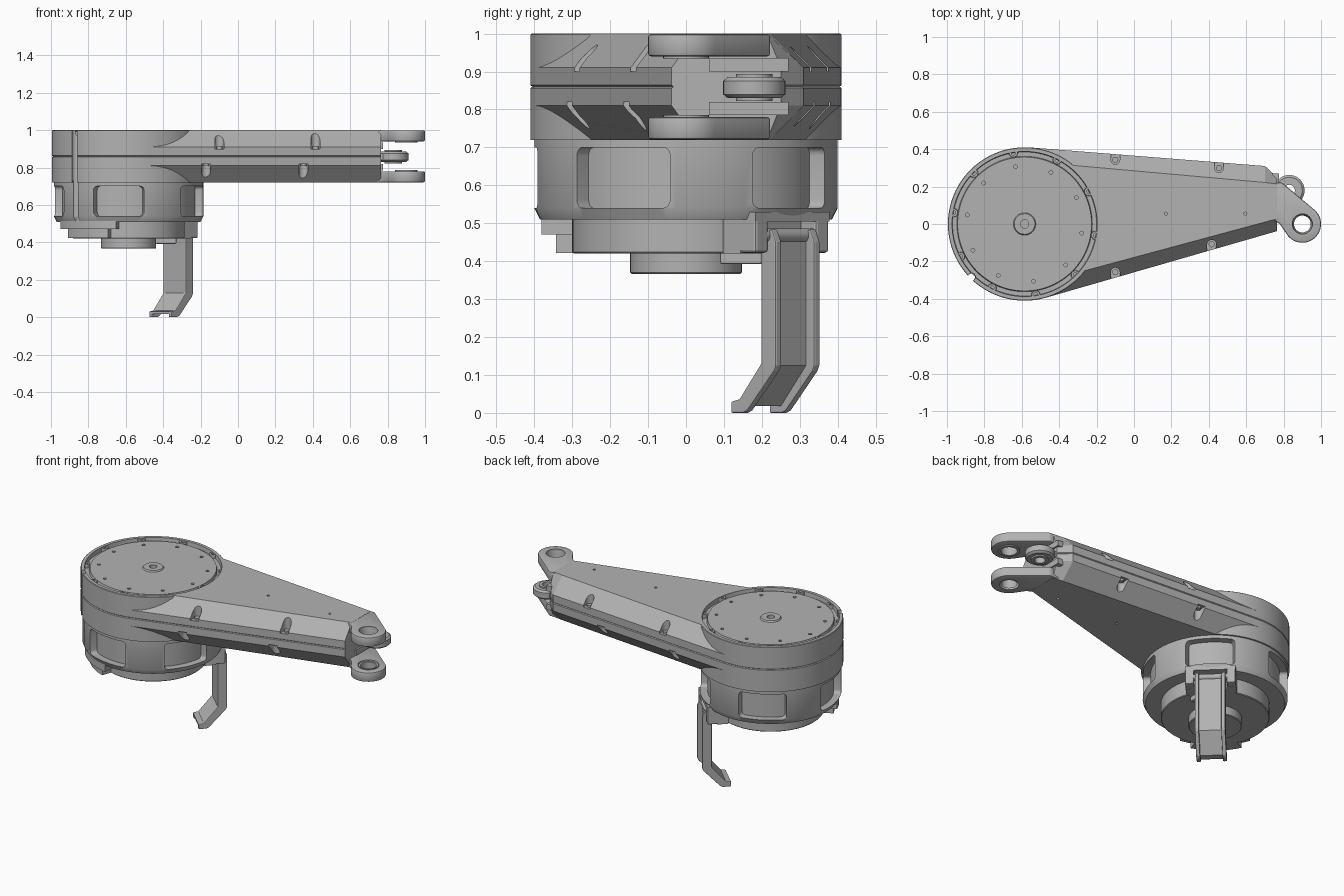
import bpy, bmesh
from math import sin, cos, radians, pi
from mathutils import Matrix, Vector

if "Cube" in bpy.data.objects:
    bpy.data.objects.remove(bpy.data.objects["Cube"])

grey = bpy.data.materials.new("plain_grey")
grey.use_nodes = True
COL = (0.45, 0.45, 0.45, 1)
grey.diffuse_color = COL
grey.node_tree.nodes["Principled BSDF"].inputs["Base Color"].default_value = COL

AXIS = Vector((-0.585, 0, 0))          # drum axis
HUB = Matrix.Translation(AXIS)
LEVER = HUB @ Matrix.Rotation(radians(46), 4, 'Z')   # local x points outward


def finish(name, bm, mat=Matrix()):
    bmesh.ops.remove_doubles(bm, verts=bm.verts, dist=1e-5)
    bmesh.ops.recalc_face_normals(bm, faces=bm.faces)
    bm.transform(mat)
    me = bpy.data.meshes.new(name)
    bm.to_mesh(me)
    bm.free()
    me.materials.append(grey)
    ob = bpy.data.objects.new(name, me)
    bpy.context.collection.objects.link(ob)
    return ob


def smooth(ob, angle=30):
    bpy.ops.object.select_all(action='DESELECT')
    ob.select_set(True)
    bpy.context.view_layer.objects.active = ob
    bpy.ops.object.shade_smooth_by_angle(angle=radians(angle))
    return ob


def loft(name, rings, mat=Matrix(), caps=True):
    """Skin a stack of equal-length rings of 3D points."""
    bm = bmesh.new()
    vs = [[bm.verts.new(p) for p in r] for r in rings]
    n = len(vs[0])
    for a, b in zip(vs, vs[1:]):
        for i in range(n):
            bm.faces.new((a[i], a[(i + 1) % n], b[(i + 1) % n], b[i]))
    if caps:
        bm.faces.new(vs[0])
        bm.faces.new(vs[-1])
    return finish(name, bm, mat)


def prism(name, pts, z0, z1, mat=Matrix()):
    return loft(name, [[(x, y, z) for x, y in pts] for z in (z0, z1)], mat)


def side_prism(name, pts, t0, t1, mat=LEVER):
    return loft(name, [[(r, t, z) for r, z in pts] for t in (t0, t1)], mat)


def lathe(name, prof, mat=HUB, n=96):
    """Spin a closed (radius, height) profile about z."""
    bm = bmesh.new()
    ring = [[bm.verts.new((r * cos(2 * pi * i / n), r * sin(2 * pi * i / n), z))
             for r, z in prof] for i in range(n)]
    m = len(prof)
    for i in range(n):
        a, b = ring[i], ring[(i + 1) % n]
        for j in range(m):
            k = (j + 1) % m
            if prof[j][0] + prof[k][0] > 0:
                bm.faces.new((a[j], b[j], b[k], a[k]))
    return finish(name, bm, mat)


def rod(name, x, y, r, z0, z1, n=24):
    return prism(name, arc(r, 0, 360 - 360 / n, n - 1, x, y), z0, z1)


def arc(r, a0, a1, n, x=0, y=0):
    step = (a1 - a0) / n
    return [(x + r * cos(radians(a0 + step * i)), y + r * sin(radians(a0 + step * i)))
            for i in range(n + 1)]


def sector(name, r0, r1, a0, a1, z0, z1):
    return prism(name, arc(r1, a0, a1, 14) + arc(r0, a1, a0, 14), z0, z1, HUB)


def box(name, x0, x1, y0, y1, z0, z1, mat=Matrix()):
    return prism(name, [(x0, y0), (x1, y0), (x1, y1), (x0, y1)], z0, z1, mat)


def apply(ob, mod):
    bpy.context.view_layer.objects.active = ob
    bpy.ops.object.modifier_apply(modifier=mod.name)


def cut(ob, cutters):
    for c in cutters:
        m = ob.modifiers.new("cut", 'BOOLEAN')
        m.operation, m.solver, m.object = 'DIFFERENCE', 'EXACT', c
        apply(ob, m)
        bpy.data.objects.remove(c)
    return ob


def bevel(ob, w, seg=2):
    m = ob.modifiers.new("bevel", 'BEVEL')
    m.width, m.segments, m.limit_method = w, seg, 'ANGLE'
    apply(ob, m)
    return ob


def polar(r, deg):
    return AXIS.x + r * cos(radians(deg)), r * sin(radians(deg))


BOLTS = [27 + 36 * i for i in range(10)]

# Upper drum with recessed cap, rim groove and seam
drum = lathe("drum", [(0, .975), (.022, .975), (.022, 1), (.055, 1), (.06, .992), (.358, .992),
                      (.362, .975), (.385, .975), (.388, 1), (.407, 1), (.41, .997), (.41, .864),
                      (.405, .86), (.41, .856), (.41, .72), (0, .72)])
cut(drum, [rod("cutter", *polar(.31, a), .01, .98, 1.1, 12) for a in BOLTS])
cut(drum, [rod("cutter", *polar(.4, 225), .02, .6, 1.1)])
smooth(drum)
for a in BOLTS:
    x, y = polar(.384, a)
    smooth(lathe("rim_screw", [(.011, .97), (.011, .996), (.022, .996), (.024, .993), (.024, .97)],
                 Matrix.Translation((x, y, 0)), 20))

# Arm body: chamfered shell with a seam halfway up
outer = [(-.552, .409), (.70, .31), (.765, .25), (.765, -.038), (-.471, -.394)]
inner = [(-.5, .329), (.70, .222), (.765, .214), (.765, .028), (-.45, -.3)]
groove = [(x, y - .005 * (1 if y > 0 else -1)) for x, y in outer]
levels = [(inner, .72), (outer, .81), (outer, .856), (groove, .86), (outer, .864),
          (outer, .91), (inner, 1)]
arm = loft("arm", [[(x, y, z) for x, y in o] for o, z in levels])
cuts = [rod("cutter", AXIS.x, 0, .404, .6, 1.1, 96)]


def edge_y(x, back):
    return .366 - .0791 * (x + .01) if back else -.394 + .288 * (x + .471)


for back in (True, False):
    s = 1 if back else -1
    for top in (True, False):
        for x in ((-.1, .455 if back else .415) if top else (-.17, .35)):
            y = edge_y(x, back) - s * .03
            slot = arc(.024, 180, 360, 10, x, y)
            slot = [(px, y + (py - y) * s) for px, py in slot]
            slot += [(x + .024, y + s * .1), (x - .024, y + s * .1)]
            cuts.append(prism("cutter", slot, *((.9, 1.1) if top else (.6, .82))))
            smooth(rod("arm_screw", x, y, .016, *((.89, .912) if top else (.808, .83)), 16))
for x in (.17, .595):
    cuts += [rod("cutter", x, .055, .008, a, a + .1, 12) for a in (.64, .98)]
smooth(cut(arm, cuts), 20)

# Fork lugs at the arm tip
lug = [(.68, .222), (.79, .222)] + arc(.1, 49, -140, 28, .9, 0)
lug += [(.80, -.03), (.78, .0), (.755, .016), (.72, .02), (.68, .01)]
for name, z0, z1 in (("upper_fork", .94, .999), ("lower_fork", .721, .78)):
    ob = bevel(prism(name, lug, z0, z1), .008)
    smooth(cut(ob, [rod("cutter", .9, 0, .054, .6, 1.1, 32)]))
    zb = .934 if z0 > .9 else .78
    smooth(lathe(name + "_boss", [(.045, z0 + .003), (.045, zb), (.06, zb), (.06, zb + .006),
                                  (.055, z1 - .003)], Matrix.Translation((.9, 0, 0)), 32))

# Side eye with its tongue and guide plates
lathe_eye = lathe("side_eye", [(.04, .83), (.07, .83), (.082, .84), (.082, .875), (.07, .885),
                               (.04, .885)], Matrix.Translation((.83, .18, 0)), 40)
smooth(lathe_eye)
smooth(lathe("side_eye_bush", [(.03, .822), (.048, .822), (.048, .893), (.03, .893)],
             Matrix.Translation((.83, .18, 0)), 32))
box("eye_tongue", .74, .79, .12, .24, .84, .875)
for z in (.785, .9):
    box("guide_plate", .74, .775, .06, .27, z, z + .035)

# Motor housing with five rounded pockets
motor = lathe("motor_housing", [(0, .73), (.4, .73), (.4, .54), (.385, .51), (0, .51)])
pockets = []
for i in range(5):
    a = -98 + 72 * i
    p = sector("cutter", .357, .45, a - 20, a + 20, .54, .70)
    bm = bmesh.new()
    bm.from_mesh(p.data)
    ends = [e for e in bm.edges if .09 < e.calc_length() < .097
            and abs(e.verts[0].co.z - e.verts[1].co.z) < .001]
    bmesh.ops.bevel(bm, geom=ends, offset=.022, segments=4, affect='EDGES', profile=.5)
    bm.to_mesh(p.data)
    bm.free()
    pockets.append(p)
pockets.append(rod("cutter", *polar(.4, 225), .018, .4, .8))
smooth(cut(motor, pockets))

# Lower stages of the motor
smooth(lathe("lower_stage", [(0, .52), (.3, .52), (.3, .424), (.296, .42), (0, .42)]))
smooth(lathe("output_flange", [(0, .43), (.147, .43), (.147, .37), (.143, .366), (.05, .366),
                               (.05, .385), (0, .385)]))
smooth(sector("cable_guard", .29, .387, 200, 260, .47, .535))
smooth(sector("cable_guard_foot", .29, .36, 206, 252, .422, .475))
bevel(box("connector", -.44, -.33, .09, .2, .392, .43), .005)

# Lever bracket
box("bracket_back", .27, .335, -.14, .14, .42, .52, LEVER)
for s in (-1, 1):
    t = sorted((s * .09, s * .14))
    bevel(box("bracket_cheek", .28, .39, *t, .422, .53, LEVER), .008)
box("bracket_bar", .34, .39, -.14, .14, .505, .53, LEVER)
side = LEVER @ Matrix.Translation((.372, 0, .468)) @ Matrix.Rotation(pi / 2, 4, 'X')
smooth(prism("hinge_pin", arc(.018, 0, 345, 23), -.13, .13, side))

# Lever: open channel with a bent toe
inside = [(.245, 0.03), (.275, .036), (.355, .13), (.355, .47)]
web = [(.38, .47), (.38, .125), (.288, .018), (.245, .018)]
rim = [(.395, .485), (.41, .45), (.41, .125), (.403, .11), (.305, .006), (.29, 0), (.245, 0)]
side_prism("lever_web", inside + web, -.075, .075)
for s in (-1, 1):
    bevel(side_prism("lever_flange", inside + rim, *sorted((s * .062, s * .084))), .004)
